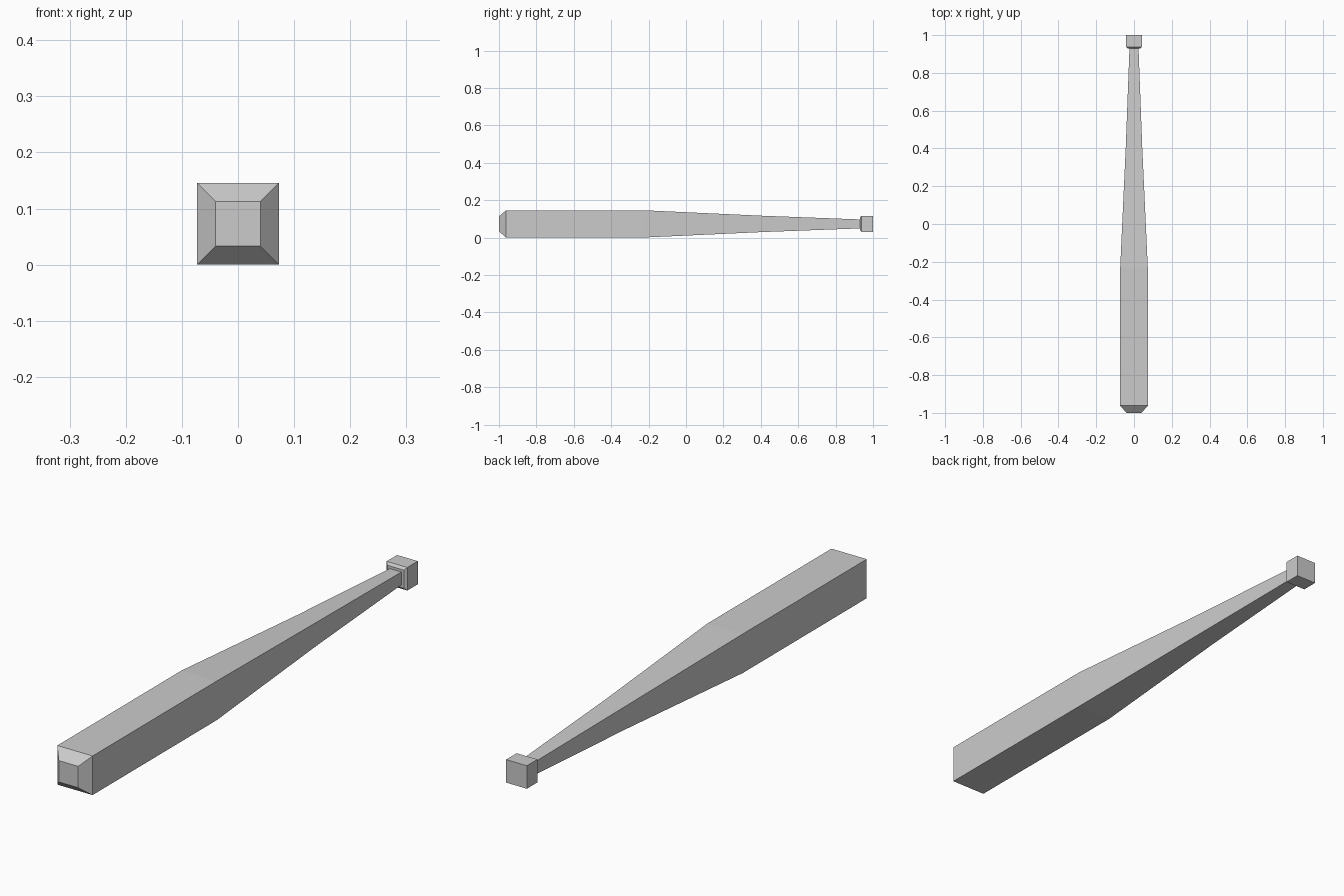
import bpy, bmesh

if "Cube" in bpy.data.objects:
    bpy.data.objects.remove(bpy.data.objects["Cube"])

AXIS_Z = 0.073  # height of the long axis


def square_loft(name, stations):
    """Skin square sections, given as (y, half width), and cap both ends."""
    bm = bmesh.new()
    rings = [[bm.verts.new((sx * h, y, AXIS_Z + sz * h))
              for sx, sz in ((-1, -1), (1, -1), (1, 1), (-1, 1))]
             for y, h in stations]
    for a, b in zip(rings, rings[1:]):
        for i in range(4):
            j = (i + 1) % 4
            bm.faces.new((a[i], a[j], b[j], b[i]))
    bm.faces.new(rings[0])
    bm.faces.new(rings[-1])
    bmesh.ops.recalc_face_normals(bm, faces=bm.faces)
    mesh = bpy.data.meshes.new(name)
    bm.to_mesh(mesh)
    bm.free()
    obj = bpy.data.objects.new(name, mesh)
    bpy.context.collection.objects.link(obj)
    return obj


# Chamfered barrel tapering into the grip, with the knob at the back end
square_loft("bat", [
    (-1.0, 0.04), (-0.962, 0.073), (-0.23, 0.073), (0.41, 0.0435),
    (0.93, 0.024), (0.93, 0.034), (0.938, 0.043), (1.0, 0.043),
])
